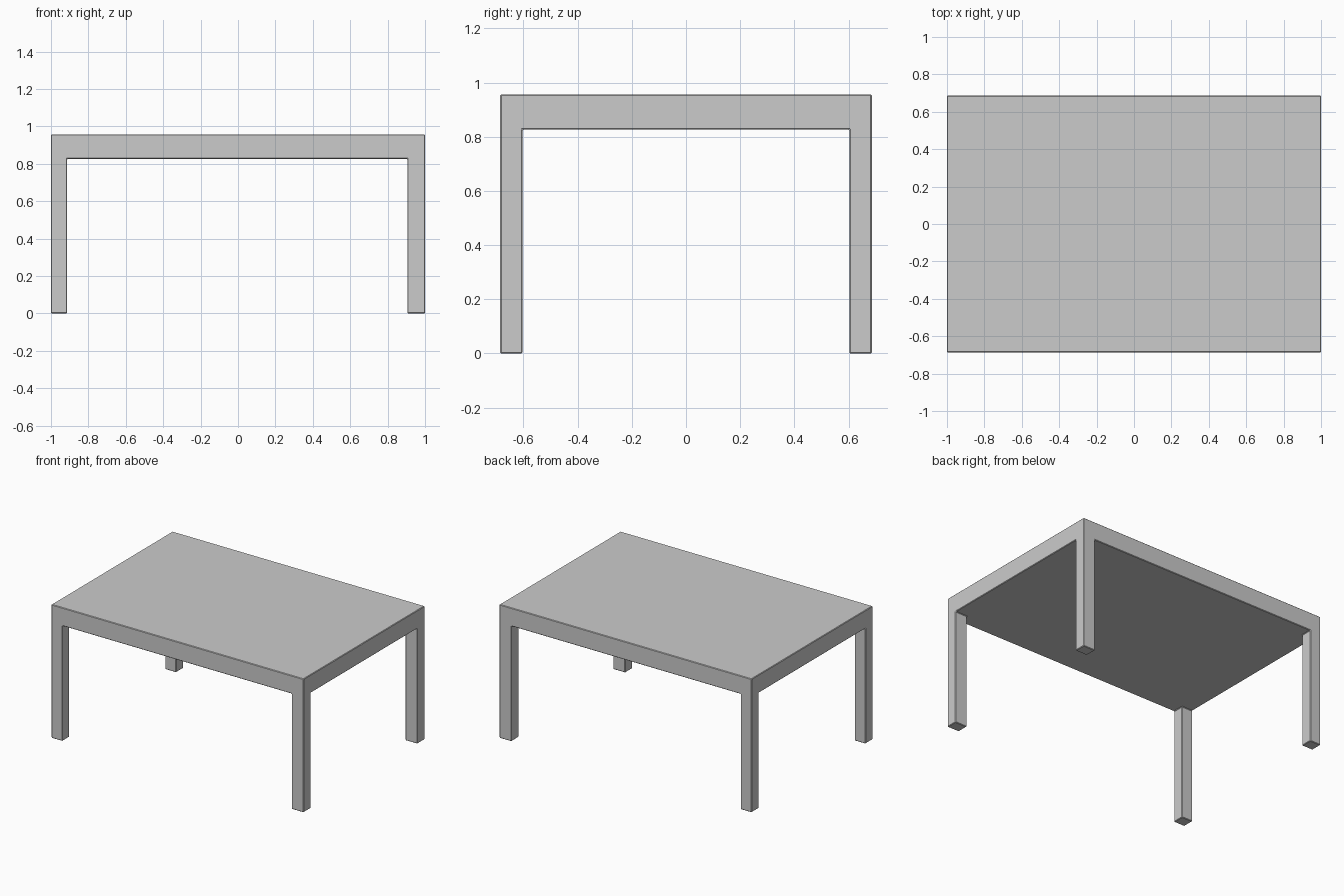
import bpy, bmesh

if "Cube" in bpy.data.objects:
    bpy.data.objects.remove(bpy.data.objects["Cube"])

# Leg and slab boundaries along each axis
XS = [-1.0, -0.913, 0.905, 1.0]
YS = [-0.686, -0.604, 0.603, 0.686]
UNDER, TOP = 0.826, 0.957

bm = bmesh.new()

# Underside grid, split so each corner cell matches a leg footprint
grid = [[bm.verts.new((x, y, UNDER)) for y in YS] for x in XS]
cells = {(i, j): bm.faces.new((grid[i][j], grid[i][j + 1],
                               grid[i + 1][j + 1], grid[i + 1][j]))
         for i in range(3) for j in range(3)}


def extrude_to(faces, z):
    """Extrude faces vertically so the new cap lies at height z."""
    new = bmesh.ops.extrude_face_region(bm, geom=faces, use_keep_orig=True)["geom"]
    for v in (g for g in new if isinstance(g, bmesh.types.BMVert)):
        v.co.z = z


# Thick tabletop
extrude_to(list(cells.values()), TOP)

# Four square legs, flush with the tabletop corners
corners = [cells[i, j] for i in (0, 2) for j in (0, 2)]
for face in corners:
    extrude_to([face], 0.0)
bmesh.ops.delete(bm, geom=corners, context='FACES_ONLY')

bmesh.ops.recalc_face_normals(bm, faces=bm.faces)
bmesh.ops.dissolve_limit(bm, angle_limit=0.01, verts=bm.verts, edges=bm.edges)

mesh = bpy.data.meshes.new("table_with_legs")
bm.to_mesh(mesh)
bm.free()
table = bpy.data.objects.new("table_with_legs", mesh)
bpy.context.collection.objects.link(table)

# Slightly eased edges
bevel = table.modifiers.new("eased_edges", 'BEVEL')
bevel.width = 0.004
bevel.segments = 1
bevel.limit_method = 'ANGLE'
